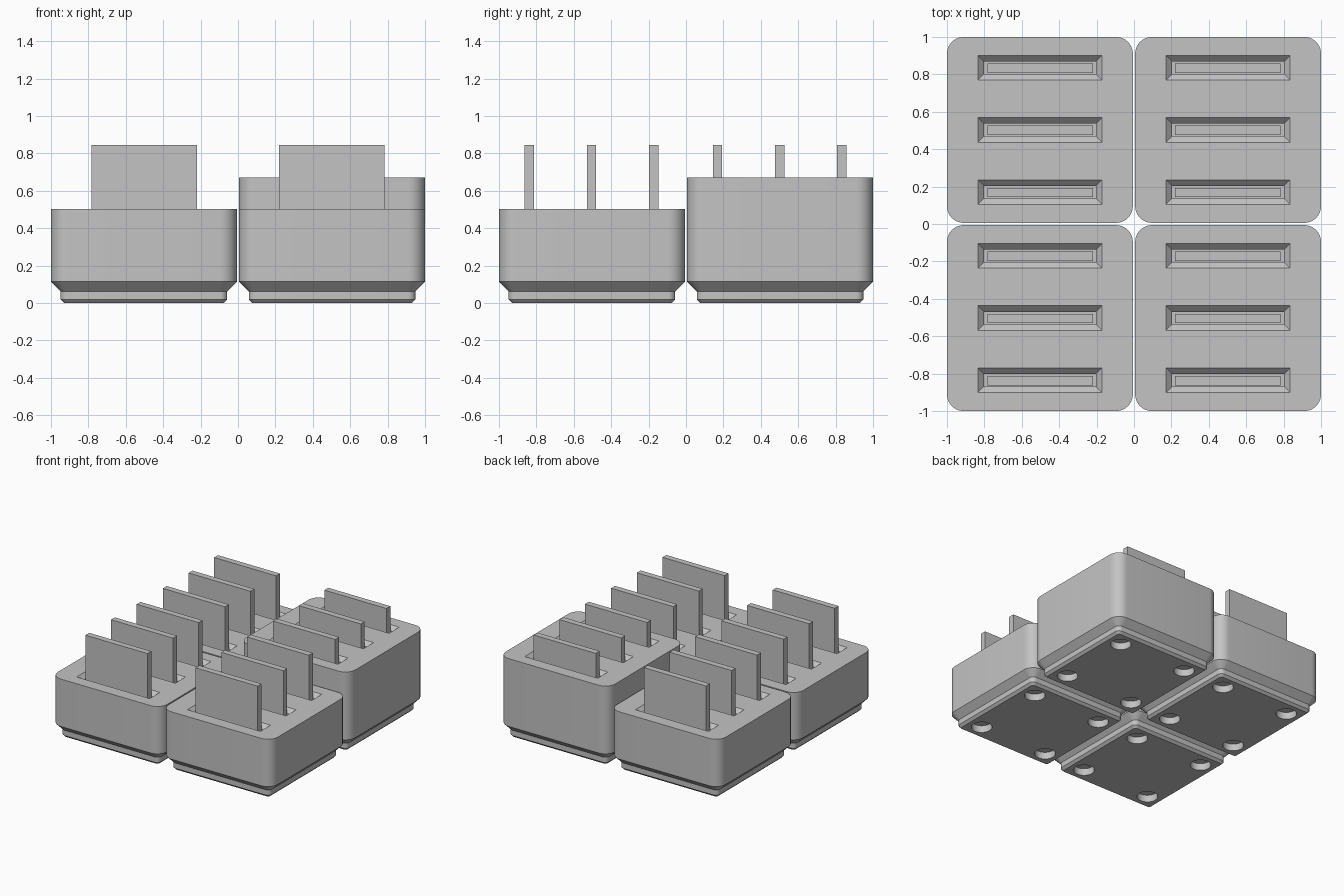
import bpy, bmesh, math

if "Cube" in bpy.data.objects:
    bpy.data.objects.remove(bpy.data.objects["Cube"])

MM = 2 / 83.5                      # the model is laid out on a 42 mm grid
PITCH, ROW = 21 * MM, 0.3325       # bin centre offset, slot spacing
FLOOR = 0.08                       # slot floor height
CARD_TOP = 0.845

grey = bpy.data.materials.new("light grey")
grey.diffuse_color = (0.55, 0.55, 0.55, 1)
grey.use_nodes = True
grey.node_tree.nodes["Principled BSDF"].inputs["Base Color"].default_value = grey.diffuse_color


def rounded_rect(cx, cy, hx, hy, r, n=10):
    """Outline of a rectangle with rounded corners (plain when r is 0)."""
    pts = []
    for q, (sx, sy) in enumerate(((1, 1), (-1, 1), (-1, -1), (1, -1))):
        for i in range(n + 1 if r else 1):
            a = math.pi / 2 * (q + i / n)
            pts.append((cx + sx * (hx - r) + r * math.cos(a),
                        cy + sy * (hy - r) + r * math.sin(a)))
    return pts


def loft(bm, rings):
    """Closed solid through a stack of (outline, z) rings."""
    loops = [[bm.verts.new((x, y, z)) for x, y in pts] for pts, z in rings]
    n = len(loops[0])
    bm.faces.new(loops[0][::-1])
    bm.faces.new(loops[-1])
    for a, b in zip(loops, loops[1:]):
        for i in range(n):
            j = (i + 1) % n
            bm.faces.new((a[i], a[j], b[j], b[i]))


def make_object(name, bm):
    mesh = bpy.data.meshes.new(name)
    bm.normal_update()
    bm.to_mesh(mesh)
    bm.free()
    mesh.materials.append(grey)
    ob = bpy.data.objects.new(name, mesh)
    bpy.context.collection.objects.link(ob)
    return ob


def build_bin(name, cx, cy, top):
    # body: stepped foot and straight walls
    bm = bmesh.new()
    profile = ((17.8, 0.8, 0), (18.6, 1.6, 0.8), (18.6, 1.6, 2.6),
               (20.75, 3.75, 4.75))
    rings = [(rounded_rect(cx, cy, h * MM, h * MM, r * MM), z * MM)
             for h, r, z in profile]
    rings.append((rings[-1][0], top))
    loft(bm, rings)
    body = make_object(name, bm)

    # cutter: three chamfered slots and four round foot holes
    bm = bmesh.new()
    for k in (-1, 0, 1):
        y = cy + k * ROW
        loft(bm, [(rounded_rect(cx, y, 0.299 + d, 0.033 + d, 0), z)
                  for d, z in ((0, FLOOR), (0, top - 0.033),
                               (0.033, top), (0.053, top + 0.02))])
    for sx in (-1, 1):
        for sy in (-1, 1):
            r = 3.25 * MM
            circle = [(cx + sx * 13 * MM + r * math.cos(math.tau * i / 40),
                       cy + sy * 13 * MM + r * math.sin(math.tau * i / 40))
                      for i in range(40)]
            loft(bm, [(circle, -0.05), (circle, 2.4 * MM)])
    cutter = make_object("slot_cutter", bm)
    cutter.hide_render = True

    mod = body.modifiers.new("cut", 'BOOLEAN')
    mod.operation, mod.solver, mod.object = 'DIFFERENCE', 'EXACT', cutter
    bpy.ops.object.select_all(action='DESELECT')
    bpy.context.view_layer.objects.active = body
    body.select_set(True)
    bpy.ops.object.modifier_apply(modifier=mod.name)
    bpy.data.objects.remove(cutter, do_unlink=True)
    bpy.ops.object.shade_smooth_by_angle(angle=math.radians(25))

    # cards standing in the slots
    for k in (-1, 0, 1):
        bm = bmesh.new()
        pts = rounded_rect(cx - 0.002 + 0.004 * (cx < 0), cy + k * ROW - 0.002,
                           0.282, 0.025, 0)
        loft(bm, [(pts, FLOOR + 0.001), (pts, CARD_TOP)])
        make_object(f"{name}_card_{k + 2}", bm)


for sx, side in ((-1, "left"), (1, "right")):
    for sy, end in ((-1, "front"), (1, "back")):
        tall = sx > 0 and sy > 0
        build_bin(f"{end}_{side}_bin", sx * PITCH, sy * PITCH,
                  (28 if tall else 21) * MM)
